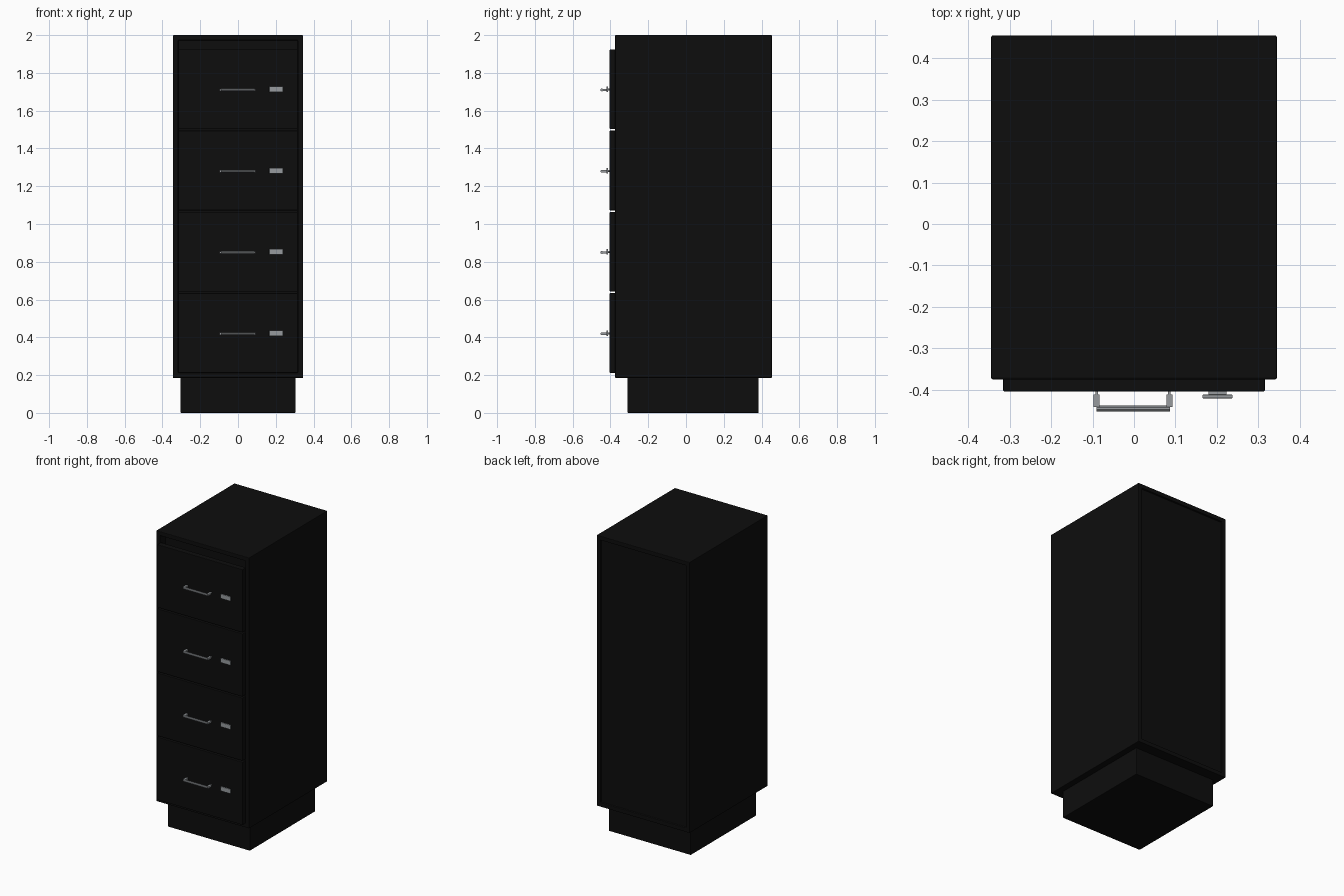
import bpy, bmesh, math
from mathutils import Vector

cube = bpy.data.objects.get("Cube")
if cube:
    bpy.data.objects.remove(cube, do_unlink=True)


def material(name, rgb):
    m = bpy.data.materials.new(name)
    m.use_nodes = True
    m.diffuse_color = (*rgb, 1)
    bsdf = next(n for n in m.node_tree.nodes if n.type == 'BSDF_PRINCIPLED')
    bsdf.inputs["Base Color"].default_value = (*rgb, 1)
    return m


BLACK = material("black_paint", (0.004, 0.004, 0.004))
METAL = material("grey_metal", (0.31, 0.33, 0.345))


def finish(name, bm, mat, bevel=0.0):
    bmesh.ops.recalc_face_normals(bm, faces=bm.faces)
    me = bpy.data.meshes.new(name)
    bm.to_mesh(me)
    bm.free()
    me.materials.append(mat)
    ob = bpy.data.objects.new(name, me)
    bpy.context.collection.objects.link(ob)
    if bevel:
        b = ob.modifiers.new("edge_bevel", 'BEVEL')
        b.width, b.segments, b.limit_method = bevel, 2, 'ANGLE'
    return ob


def add_box(bm, lo, hi):
    lo, hi = Vector(lo), Vector(hi)
    verts = bmesh.ops.create_cube(bm, size=1)["verts"]
    for v in verts:
        v.co = (lo + hi) / 2 + v.co * (hi - lo)


def box(name, lo, hi, mat, bevel=0.0):
    bm = bmesh.new()
    add_box(bm, lo, hi)
    return finish(name, bm, mat, bevel)


# Plinth
box("plinth", (-0.305, -0.31, 0), (0.305, 0.385, 0.187), BLACK, 0.004)

# Cabinet shell: a box with framed recesses pressed into front and back
bm = bmesh.new()
add_box(bm, (-0.345, -0.375, 0.185), (0.345, 0.455, 2.0))
for direction, depth in ((-1, 0.06), (1, 0.012)):
    face = next(f for f in bm.faces if f.normal.y * direction > 0.9)
    bmesh.ops.inset_region(bm, faces=[face], thickness=0.028, use_even_offset=True)
    cap = bmesh.ops.extrude_face_region(bm, geom=[face])
    verts = [g for g in cap["geom"] if isinstance(g, bmesh.types.BMVert)]
    bmesh.ops.translate(bm, verts=verts, vec=(0, -direction * depth, 0))
    bmesh.ops.delete(bm, geom=[face], context='FACES_ONLY')
    bm.normal_update()
finish("cabinet_shell", bm, BLACK, 0.004)


def handle(name, z):
    # Round pull bar on two posts
    bm = bmesh.new()
    bar = bmesh.ops.create_cone(bm, cap_ends=True, segments=10, radius1=0.0075,
                                radius2=0.0075, depth=0.178)["verts"]
    for v in bar:
        x, y, h = v.co
        v.co = (h - 0.002, y - 0.4455, x + z)
    for x in (-0.0905, 0.0855):
        add_box(bm, (x - 0.0075, -0.442, z - 0.006), (x + 0.0075, -0.412, z + 0.006))
        add_box(bm, (x - 0.003, -0.413, z - 0.003), (x + 0.003, -0.402, z + 0.003))
    return finish(name, bm, METAL)


# Four drawers, each with a pull and a small plate
for i in range(4):
    z0 = 0.212 + i * 0.4303
    z1 = z0 + 0.4215
    zh = z0 + 0.211
    n = f"drawer_{i + 1}"
    box(n + "_front", (-0.316, -0.404, z0), (0.316, -0.365, z1), BLACK, 0.003)
    box(n + "_box", (-0.30, -0.37, z0 + 0.02), (0.30, -0.30, z1 - 0.03), BLACK)
    handle(n + "_handle", zh - 0.004)
    box(n + "_plate", (0.165, -0.421, zh - 0.016), (0.238, -0.412, zh + 0.014), METAL, 0.002)
    box(n + "_plate_mount", (0.18, -0.414, zh - 0.005), (0.223, -0.402, zh + 0.003), METAL)
